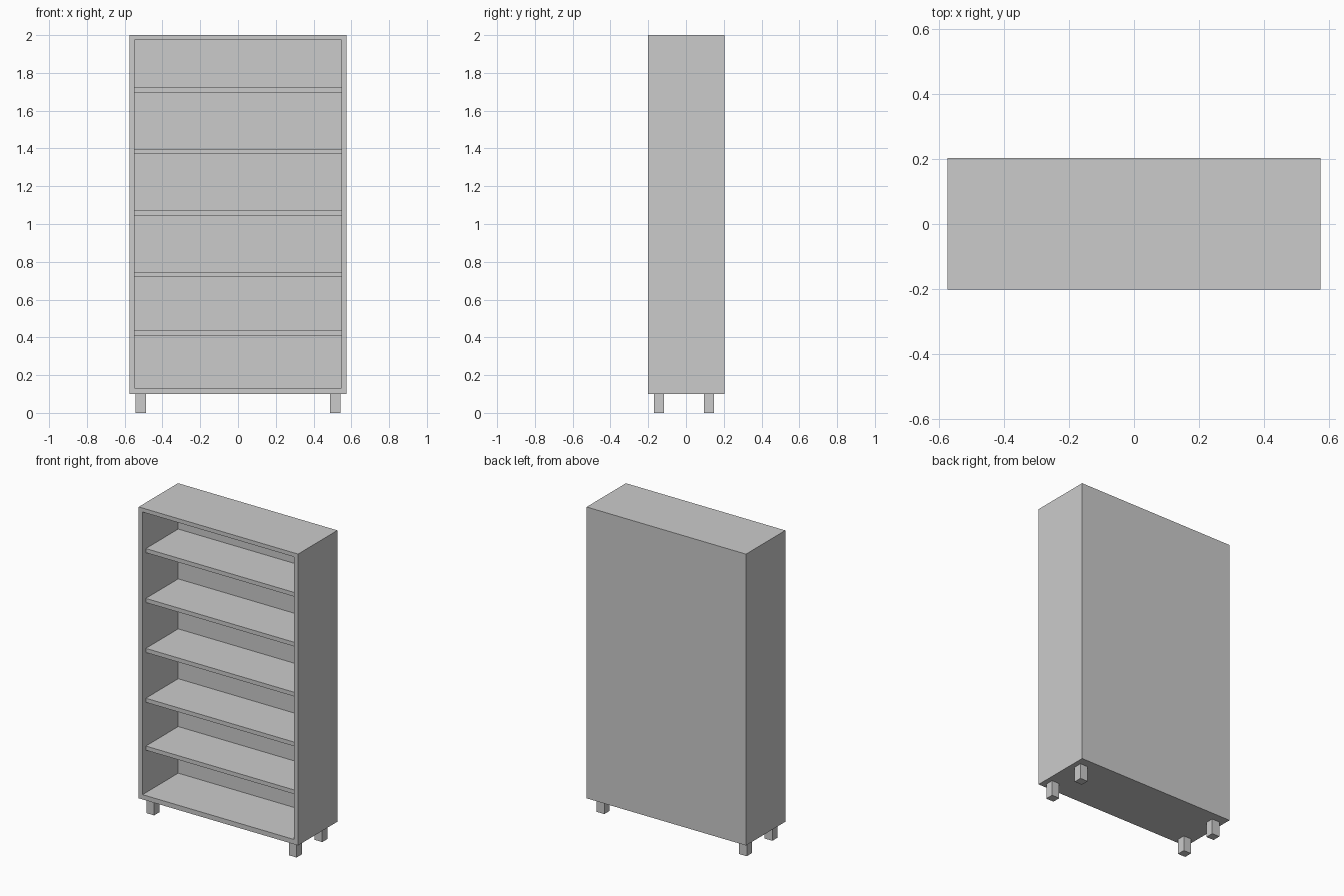
import bpy

if "Cube" in bpy.data.objects:
    bpy.data.objects.remove(bpy.data.objects["Cube"])

W, Y0, Y1 = 0.575, -0.202, 0.2      # half width, front and back of carcass
Z0, Z1, T = 0.10, 2.0, 0.028        # bottom, top, board thickness
IN = W - T                          # inner half width
BACK = 0.165                        # inner face of the back


def box(name, x0, x1, y0, y1, z0, z1):
    bpy.ops.mesh.primitive_cube_add(
        size=1, location=((x0 + x1) / 2, (y0 + y1) / 2, (z0 + z1) / 2))
    ob = bpy.context.object
    ob.name = name
    ob.scale = (x1 - x0, y1 - y0, z1 - z0)
    bpy.ops.object.transform_apply(location=False, rotation=False, scale=True)
    return ob


# carcass: sides, top, bottom
box("left_side", -W, -IN, Y0, Y1, Z0, Z1)
box("right_side", IN, W, Y0, Y1, Z0, Z1)
box("top_board", -IN, IN, Y0, Y1, Z1 - 0.026, Z1)
box("bottom_board", -IN, IN, Y0, Y1, Z0, Z0 + 0.031)

# recessed back and thin backing sheet
box("back_panel", -IN, IN, BACK, Y1, Z0 + 0.031, Z1 - 0.026)
box("backing_sheet", -W, W, Y1, Y1 + 0.003, Z0, Z1)

# shelves, set back from the front edge
for i, z in enumerate((0.435, 0.747, 1.072, 1.398, 1.723)):
    box(f"shelf_{i + 1}", -IN, IN, -0.168, BACK, z - 0.027, z)

# legs
for side, s in (("left", -1), ("right", 1)):
    for end, y in (("front", -0.143), ("back", 0.121)):
        x = s * 0.514
        box(f"{end}_{side}_leg", x - 0.028, x + 0.028, y - 0.027, y + 0.027, 0, Z0)
